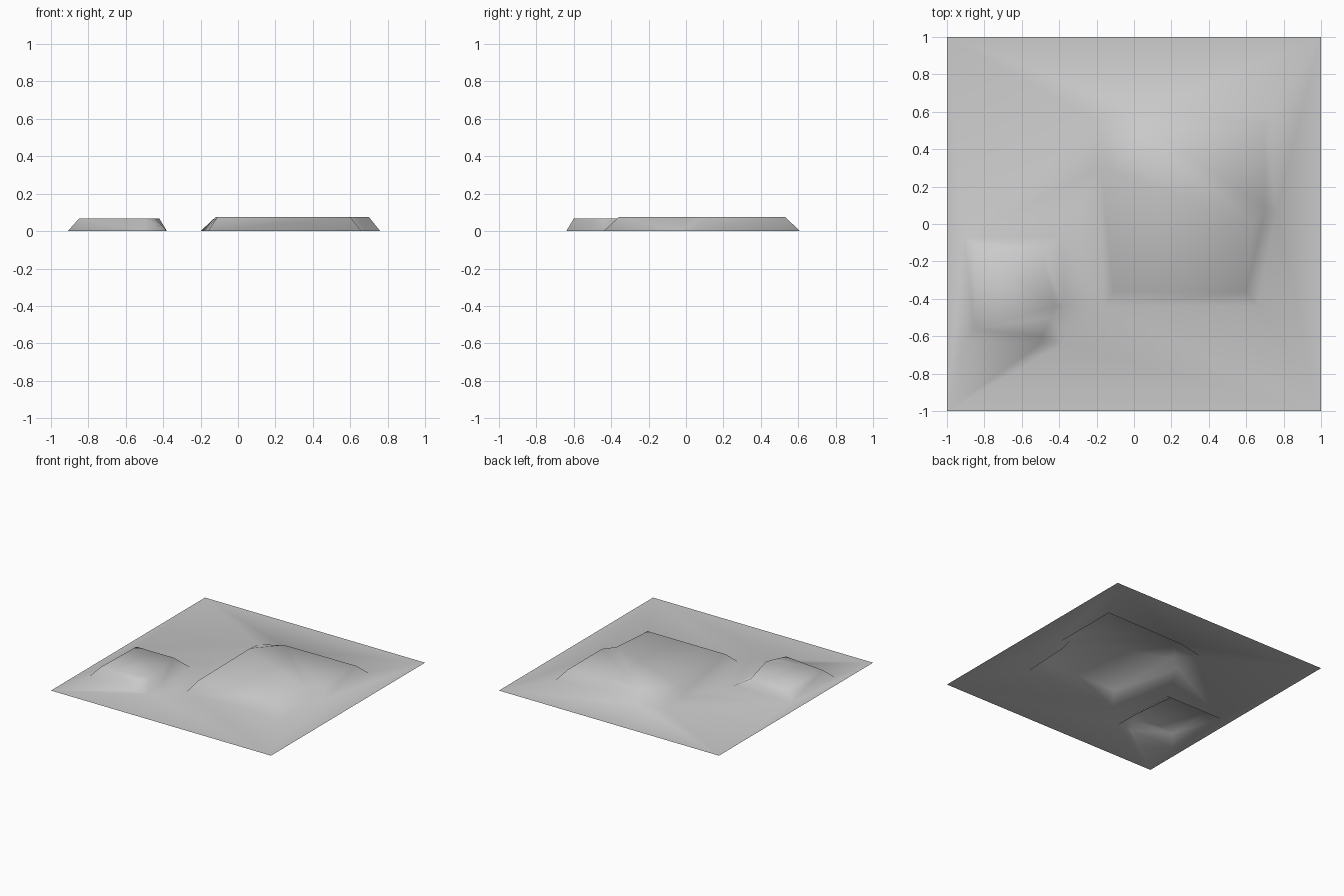
import bpy
import bmesh

cube = bpy.data.objects.get("Cube")
if cube:
    bpy.data.objects.remove(cube, do_unlink=True)

# Single stone grey for the whole sheet
GREY = (0.6, 0.6, 0.6, 1)
mat = bpy.data.materials.new("stone_grey")
mat.use_nodes = True
mat.diffuse_color = GREY
mat.node_tree.nodes["Principled BSDF"].inputs["Base Color"].default_value = GREY

bm = bmesh.new()


def ring(points, z):
    """Closed loop of vertices and edges at one height."""
    verts = [bm.verts.new((x, y, z)) for x, y in points]
    edges = [bm.edges.new((v, verts[i - 1])) for i, v in enumerate(verts)]
    return verts, edges


def plateau(base, top, height):
    """Raised mound: sloping sides and a flat cap; returns its foot edges."""
    low, foot = ring(base, 0)
    high, _ = ring(top, height)
    for i in range(len(low)):
        bm.faces.new((low[i - 1], low[i], high[i], high[i - 1]))
    bm.faces.new(high)
    return foot


# Outer border of the ground
_, ground_edges = ring([(-1, -1), (1, -1), (1, 1), (-1, 1)], 0)

# Large plateau, notched on its left side and cut at one back corner
ground_edges += plateau(
    [(-.16, -.44), (.66, -.44), (.68, -.03), (.76, .06), (.76, .61), (.05, .6), (-.2, .55), (-.18, .3)],
    [(-.11, -.36), (.6, -.36), (.63, 0), (.7, .09), (.7, .53), (.05, .52), (-.12, .33), (-.12, .29)],
    .075)

# Small plateau with one cut front corner
ground_edges += plateau(
    [(-.91, -.63), (-.5, -.64), (-.38, -.64), (-.38, -.44), (-.38, -.07), (-.91, -.07)],
    [(-.85, -.56), (-.49, -.6), (-.44, -.5), (-.42, -.44), (-.5, -.12), (-.84, -.12)],
    .067)

# Flat ground around both mounds
bmesh.ops.triangle_fill(bm, use_beauty=True, use_dissolve=False, edges=ground_edges)
bmesh.ops.triangulate(bm, faces=[f for f in bm.faces if len(f.verts) > 3])
bmesh.ops.recalc_face_normals(bm, faces=bm.faces)
if sum(f.normal.z for f in bm.faces) < 0:
    bmesh.ops.reverse_faces(bm, faces=bm.faces)
for face in bm.faces:
    face.smooth = True

mesh = bpy.data.meshes.new("terrain_sheet")
bm.to_mesh(mesh)
bm.free()
mesh.materials.append(mat)
terrain = bpy.data.objects.new("terrain_sheet", mesh)
bpy.context.collection.objects.link(terrain)
